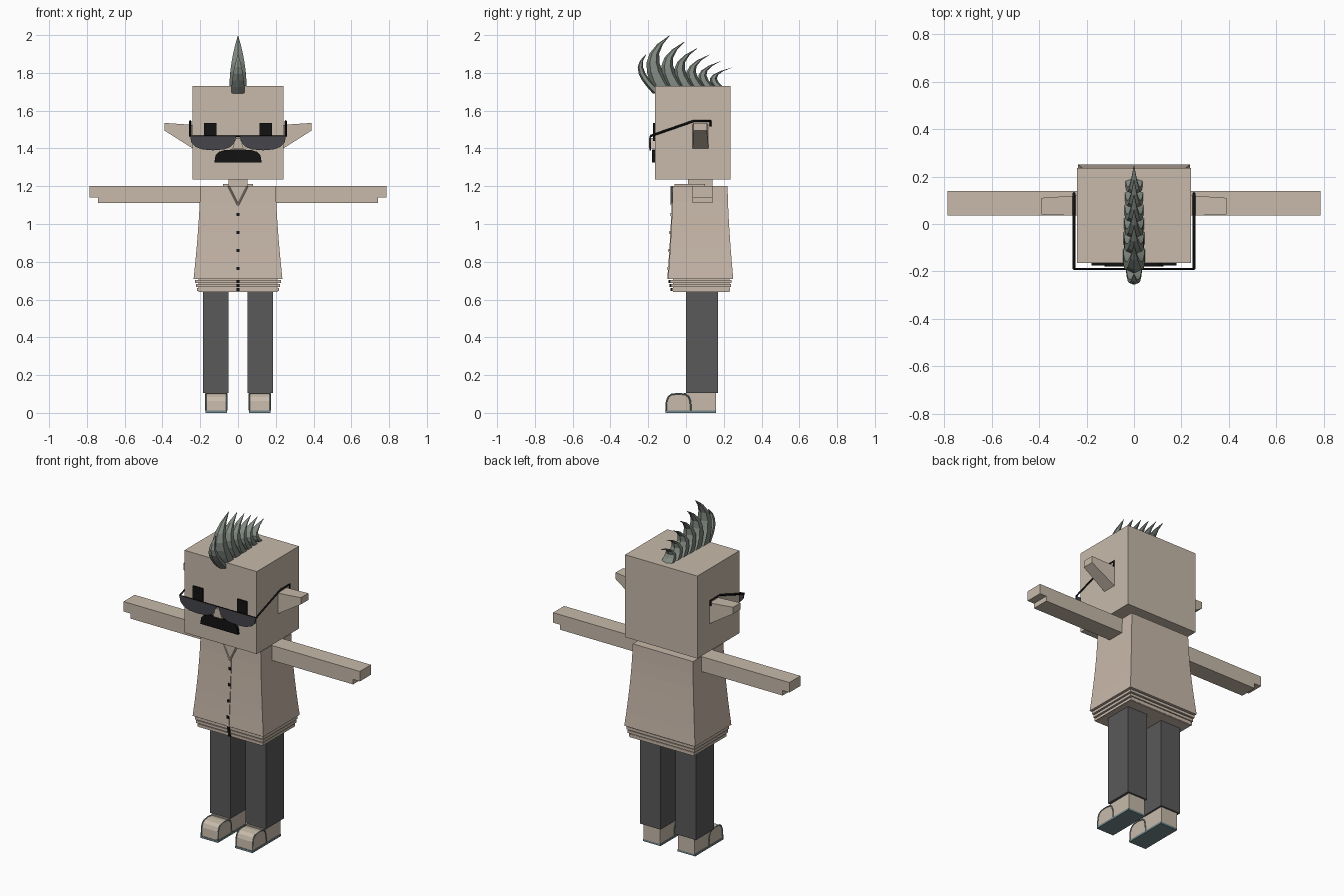
import bpy, bmesh, math

default_cube = bpy.data.objects.get("Cube")
if default_cube:
    bpy.data.objects.remove(default_cube, do_unlink=True)


def material(name, red, green, blue):
    mat = bpy.data.materials.new(name)
    mat.use_nodes = True
    mat.diffuse_color = (red, green, blue, 1)
    shader = mat.node_tree.nodes["Principled BSDF"]
    shader.inputs["Base Color"].default_value = mat.diffuse_color
    return mat


SKIN = material("skin beige", 0.57, 0.49, 0.4)
SHIRT = material("shirt beige", 0.58, 0.48, 0.4)
PANTS = material("trouser grey", 0.1, 0.1, 0.1)
HAIR = material("hair grey green", 0.22, 0.25, 0.22)
LENS = material("lens grey", 0.06, 0.06, 0.07)
BLACK = material("black", 0.006, 0.006, 0.006)
TEAL = material("sole teal", 0.17, 0.25, 0.26)


def place(name, data, mat, paired):
    """Add the object, with its twin on the other side when paired."""
    data.materials.append(mat)
    part = bpy.data.objects.new(name, data)
    bpy.context.collection.objects.link(part)
    if paired:
        part.modifiers.new("Other side", "MIRROR")


def loft(name, rings, mat, paired=False):
    """Skin equal-length point rings and cap both ends."""
    bm = bmesh.new()
    loops = [[bm.verts.new(point) for point in ring] for ring in rings]
    for low, high in zip(loops, loops[1:]):
        for i in range(len(low)):
            bm.faces.new((low[i - 1], low[i], high[i], high[i - 1]))
    bm.faces.new(loops[0])
    bm.faces.new(loops[-1])
    bmesh.ops.recalc_face_normals(bm, faces=bm.faces)
    mesh = bpy.data.meshes.new(name)
    bm.to_mesh(mesh)
    bm.free()
    place(name, mesh, mat, paired)


def level_ring(left, right, front, back, z):
    return [(left, front, z), (right, front, z), (right, back, z), (left, back, z)]


def side_ring(x, front, back, low, high):
    return [(x, front, low), (x, back, low), (x, back, high), (x, front, high)]


def box(name, x, y, z, mat, paired=False):
    loft(name, [level_ring(*x, *y, height) for height in z], mat, paired)


def centred_box(name, half, y, z, mat):
    box(name, (-half, half), y, z, mat)


def plate(name, outline, front, back, mat, paired=False):
    """Extrude an x-z outline from front to back."""
    loft(name, [[(x, y, z) for x, z in outline] for y in (front, back)], mat, paired)


def wire(name, points, radius, mat):
    """Thin square bar along a path, on both sides."""
    curve = bpy.data.curves.new(name, "CURVE")
    curve.dimensions = "3D"
    curve.bevel_depth = radius
    curve.bevel_resolution = 0
    curve.use_fill_caps = True
    spline = curve.splines.new("POLY")
    spline.points.add(len(points) - 1)
    for target, point in zip(spline.points, points):
        target.co = (*point, 1)
    place(name, curve, mat, True)


def arch(centre, reach, base, rise, power):
    """Half of a rounded rectangle, from one foot to the other."""
    points = []
    for step in range(9):
        angle = math.pi * step / 8
        across = math.copysign(abs(math.cos(angle)) ** power, math.cos(angle))
        points.append((centre - reach * across, base + rise * abs(math.sin(angle)) ** power))
    return points


# Head and neck
HEAD_FRONT, HEAD_BACK, HEAD_TOP, HEAD_SIDE = -0.165, 0.235, 1.73, 0.24
centred_box("head", HEAD_SIDE, (HEAD_FRONT, HEAD_BACK), (1.235, HEAD_TOP), SKIN)
centred_box("neck", 0.05, (0.01, 0.14), (1.17, 1.24), SKIN)

# Face
FACE_PLATE = HEAD_FRONT - 0.009
plate("moustache", arch(0, 0.125, 1.325, 0.07, 0.6), FACE_PLATE - 0.006, HEAD_FRONT, BLACK)
box("eye", (0.115, 0.18), (FACE_PLATE, HEAD_FRONT), (1.44, 1.535), BLACK, paired=True)
loft("nose", [level_ring(-half, half, HEAD_FRONT - 0.03, HEAD_FRONT, z)
              for half, z in ((0.03, 1.4), (0.01, 1.455))], SKIN)
loft("ear", [side_ring(HEAD_SIDE, 0.035, 0.12, 1.4, 1.525),
             side_ring(0.39, 0.04, 0.11, 1.495, 1.535)], SKIN, paired=True)

# Glasses
GLASSES_FRONT, GLASSES_SIDE, GLASSES_TOP = -0.19, 0.253, 1.465
EAR_REST, HOOK = GLASSES_TOP + 0.08, 0.13
plate("lens", arch(0.132, 0.122, GLASSES_TOP, -0.075, 0.8),
      GLASSES_FRONT - 0.004, GLASSES_FRONT + 0.004, LENS, paired=True)
wire("brow_bar", [(0, GLASSES_FRONT, GLASSES_TOP),
                  (GLASSES_SIDE, GLASSES_FRONT, GLASSES_TOP)], 0.004, BLACK)
wire("glasses_arm", [(GLASSES_SIDE, GLASSES_FRONT, GLASSES_TOP),
                     (GLASSES_SIDE, 0.04, EAR_REST),
                     (GLASSES_SIDE, HOOK, EAR_REST),
                     (GLASSES_SIDE, HOOK, EAR_REST - 0.03)], 0.006, BLACK)

# Shirt, flaring towards the hem
SHOULDER, HEM, STEPS = 1.2, 0.71, 6


def shirt_size(z):
    """Half width, front and back of the shirt at a height."""
    flare = ((SHOULDER - z) / (SHOULDER - HEM)) ** 1.5
    return 0.2 + 0.035 * flare, -0.07 - 0.025 * flare, 0.22 + 0.03 * flare


body, placket = [], []
for step in range(STEPS + 1):
    z = SHOULDER + (HEM - SHOULDER) * step / STEPS
    half, front, back = shirt_size(z)
    body.append(level_ring(-half, half, front, back, z))
    if step:
        placket.append(level_ring(-0.008, 0.008, front - 0.004, front, z))
loft("shirt_body", body, SHIRT)
loft("placket", placket, SHIRT)


def button(z, front):
    centred_box("button", 0.007, (front - 0.008, front), (z - 0.008, z + 0.008), BLACK)


for i in range(4):
    z = 1.05 - 0.095 * i
    button(z, shirt_size(z)[1])

# Ribbed hem with its own buttons
centred_box("hem_core", 0.21, (-0.07, 0.23), (0.64, HEM), SHIRT)
for i in range(3):
    top, shrink = HEM - 0.006 - 0.022 * i, 0.005 * i
    front = shrink - 0.085
    centred_box("hem_rib", 0.227 - shrink, (front, 0.242 - shrink), (top - 0.016, top), SHIRT)
    button(top - 0.008, front)

# Open neckline and collar
NECKLINE, COLLAR_FRONT = 1.1, -0.077
plate("open_neckline", [(-0.05, SHOULDER), (0.05, SHOULDER), (0, NECKLINE)],
      COLLAR_FRONT, COLLAR_FRONT + 0.008, SKIN)
wire("neckline_edge", [(0, COLLAR_FRONT, NECKLINE), (0.05, COLLAR_FRONT, SHOULDER)],
     0.005, SHIRT)
box("collar", (0.05, 0.08), (-0.06, 0.1), (SHOULDER - 0.01, SHOULDER + 0.012), SHIRT, paired=True)

# Arms and hands
WRIST = 0.74
box("arm", (0.19, WRIST), (0.035, 0.14), (1.11, SHOULDER), SKIN, paired=True)
box("hand", (WRIST, 0.785), (0.035, 0.14), (1.14, SHOULDER), SKIN, paired=True)

# Legs
ANKLE = 0.105
box("leg", (0.05, 0.185), (0, 0.17), (ANKLE, 0.65), PANTS, paired=True)

# Shoes: heel block, rounded toe, sole and trim
INNER, OUTER, SOLE = 0.06, 0.17, 0.012
toe = arch(-0.04, 0.066, SOLE, 0.09, 0.6)
box("shoe_heel", (INNER, OUTER), (-0.01, 0.16), (SOLE, ANKLE), SKIN, paired=True)
loft("shoe_toe", [[(x, y, z) for y, z in toe] for x in (INNER, OUTER)], SKIN, paired=True)
box("sole", (INNER - 0.003, OUTER + 0.003), (-0.109, 0.16), (0, SOLE), TEAL, paired=True)
for x in (INNER, OUTER):
    wire("shoe_trim", [(x, y, z) for y, z in toe], 0.004, TEAL)


# Crest of six-sided spikes that bulge forward, then sweep to the tip
def spike(name, root, tip, bulge, depth, width):
    (root_y, root_z), (tip_y, tip_z) = root, tip
    rings = []
    for step in range(STEPS + 1):
        u = min(step / STEPS, 0.99)
        front = root_y + (tip_y - root_y) * u ** 3 - bulge * (u - u ** 3)
        thick = depth * (1 - u) ** 0.7
        half = width * (1 - u * u)
        z = root_z + (tip_z - root_z) * u
        near, far, back = front + thick / 4, front + thick * 3 / 4, front + thick
        rings.append([(0, front, z), (half, near, z), (half, far, z),
                      (0, back, z), (-half, far, z), (-half, near, z)])
    loft(name, rings, HAIR)


spike("hair_front_curl", (-0.175, 1.69), (-0.21, 1.9), 0.19, 0.06, 0.035)
for i in range(6):
    t = i / 5
    tip = -0.085 + 0.335 * t ** 0.9
    spike("hair_spike", (tip - 0.09, HEAD_TOP - 0.02), (tip, 2 - 0.17 * t),
          0.12, 0.11 - 0.05 * t, 0.046 - 0.01 * t)
